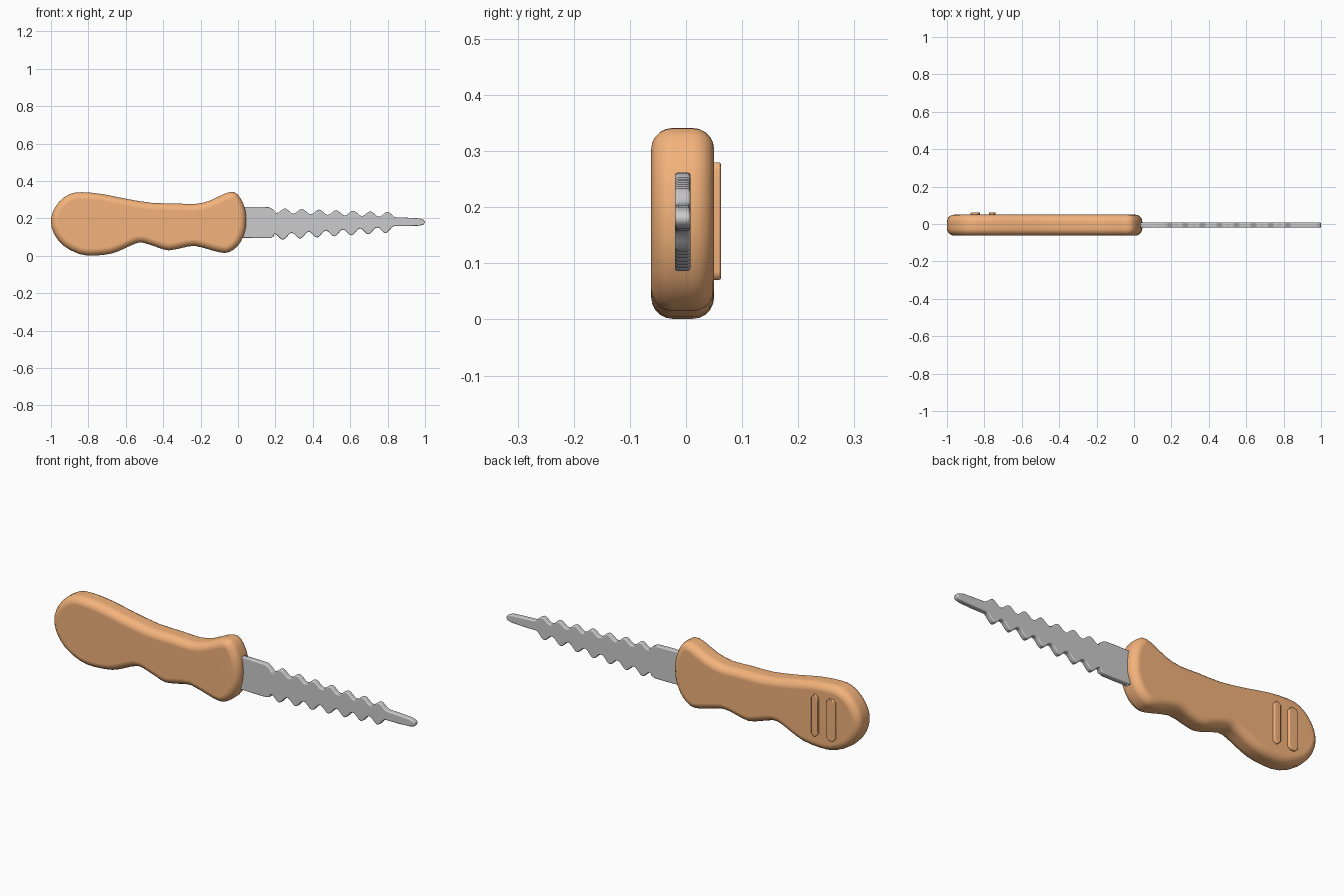
import bpy, bmesh, math
from mathutils import Vector

if "Cube" in bpy.data.objects:
    bpy.data.objects.remove(bpy.data.objects["Cube"])

Y_MID = -0.006


def smooth_outline(pts, steps):
    """Closed Catmull-Rom curve through the points."""
    p = [Vector(q) for q in pts]
    n, out = len(p), []
    for i in range(n):
        a, b, c, d = p[i - 1], p[i], p[(i + 1) % n], p[(i + 2) % n]
        for s in range(steps):
            t = s / steps
            out.append(0.5 * (2 * b + (c - a) * t + (2 * a - 5 * b + 4 * c - d) * t * t
                              + (3 * b - a - 3 * c + d) * t ** 3))
    return out


def rounded_slab(name, outline, half, radius, steps, y_mid=Y_MID):
    """Clockwise xz outline, thick along y, with rounded rims."""
    n = len(outline)
    inward = []
    for i in range(n):
        d = (outline[(i + 1) % n] - outline[i - 1]).normalized()
        inward.append(Vector((d.y, -d.x)))
    rim = []
    for k in range(steps + 1):
        a = math.pi / 2 * k / steps
        rim.append((radius * (1 - math.sin(a)), half - radius + radius * math.cos(a)))
    levels = [(o, -y) for o, y in rim] + [(o, y) for o, y in reversed(rim)]
    bm = bmesh.new()
    rings = []
    for off, y in levels:
        ring = []
        for q, m in zip(outline, inward):
            v = q + m * off
            ring.append(bm.verts.new((v.x, y_mid + y, v.y)))
        rings.append(ring)
    for r0, r1 in zip(rings, rings[1:]):
        for i in range(n):
            j = (i + 1) % n
            bm.faces.new((r0[i], r0[j], r1[j], r1[i]))
    bm.faces.new(rings[0])
    bm.faces.new(rings[-1])
    bmesh.ops.recalc_face_normals(bm, faces=bm.faces)
    me = bpy.data.meshes.new(name)
    bm.to_mesh(me)
    bm.free()
    ob = bpy.data.objects.new(name, me)
    bpy.context.collection.objects.link(ob)
    bpy.ops.object.select_all(action='DESELECT')
    ob.select_set(True)
    bpy.context.view_layer.objects.active = ob
    bpy.ops.object.shade_smooth_by_angle(angle=math.radians(50))
    ob.modifiers.new("even_shading", 'WEIGHTED_NORMAL')
    return ob


orange = bpy.data.materials.new("orange_plastic")
orange.diffuse_color = (0.9, 0.45, 0.2, 1)
orange.use_nodes = True
orange.node_tree.nodes["Principled BSDF"].inputs["Base Color"].default_value = orange.diffuse_color

# Handle with finger grooves
handle_pts = [
    (-1.0, 0.18), (-0.99, 0.235), (-0.955, 0.29), (-0.90, 0.33), (-0.835, 0.34),
    (-0.725, 0.33), (-0.60, 0.305), (-0.46, 0.283), (-0.33, 0.28), (-0.23, 0.277),
    (-0.15, 0.295), (-0.07, 0.333), (-0.02, 0.34), (0.015, 0.305), (0.04, 0.24),
    (0.042, 0.15), (0.015, 0.075), (-0.025, 0.032), (-0.07, 0.015), (-0.135, 0.028),
    (-0.23, 0.053), (-0.30, 0.042), (-0.37, 0.029), (-0.43, 0.045), (-0.49, 0.065),
    (-0.535, 0.07), (-0.605, 0.04), (-0.675, 0.012), (-0.77, 0.001), (-0.85, 0.01),
    (-0.935, 0.055), (-0.985, 0.12)]
handle = rounded_slab("handle", smooth_outline(handle_pts, 2), 0.056, 0.038, 5)
handle.data.materials.append(orange)

# Blade with rounded teeth along both edges
TEETH, X0, X1 = 7, 0.205, 0.845


def edge(base0, base1, height, shift):
    pts = []
    for i in range(TEETH * 8 + 1):
        t = i / (TEETH * 8)
        wave = 0.5 - 0.5 * math.cos(2 * math.pi * t * TEETH)
        pts.append(Vector((X0 + shift + (X1 - X0) * t,
                           base0 + (base1 - base0) * t + height * wave)))
    return pts


top = [(0.0, 0.261), (0.10, 0.262), (0.165, 0.26), (0.185, 0.25)]
tip = [(0.90, 0.204), (0.97, 0.2), (0.993, 0.192), (1.0, 0.18), (0.993, 0.167),
       (0.97, 0.161), (0.90, 0.158)]
bottom = [(0.19, 0.102), (0.17, 0.094), (0.10, 0.094), (0.0, 0.097)]
outline = ([Vector(p) for p in top] + edge(0.228, 0.206, 0.027, 0)
           + [Vector(p) for p in tip]
           + edge(0.117, 0.158, -0.034, -0.01)[::-1] + [Vector(p) for p in bottom])
rounded_slab("blade", outline, 0.014, 0.006, 3)

# Plain raised ridges on the back of the handle
for i, (x, w) in enumerate([(-0.848, 0.05), (-0.758, 0.036)]):
    a, b = x - w / 2, x + w / 2
    box = [Vector(p) for p in ((a, 0.085), (a, 0.265), (a + 0.014, 0.28), (b - 0.014, 0.28),
                               (b, 0.265), (b, 0.085), (b - 0.014, 0.07), (a + 0.014, 0.07))]
    ridge = rounded_slab(f"back_ridge_{i + 1}", box, 0.011, 0.004, 2, 0.051)
    ridge.data.materials.append(orange)
